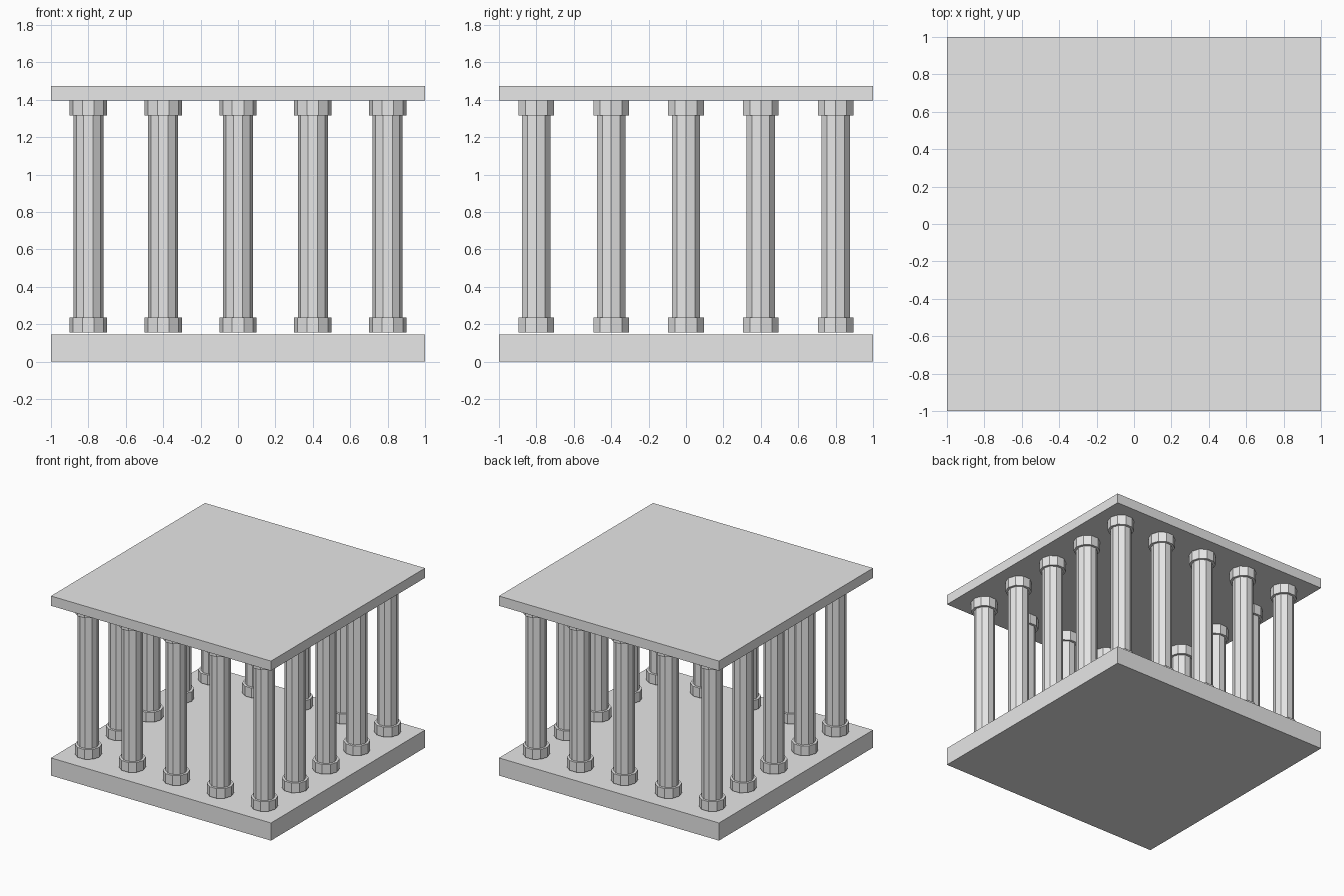
import bpy, bmesh
from mathutils import Matrix

cube = bpy.data.objects.get("Cube")
if cube:
    bpy.data.objects.remove(cube, do_unlink=True)

# Single plain stone colour
stone = bpy.data.materials.new("grey_stone")
stone.use_nodes = True
colour = (0.8, 0.8, 0.8, 1)
stone.diffuse_color = colour
stone.node_tree.nodes["Principled BSDF"].inputs["Base Color"].default_value = colour


def finish(bm, name):
    mesh = bpy.data.meshes.new(name)
    bm.to_mesh(mesh)
    bm.free()
    mesh.materials.append(stone)
    return mesh


def place(name, mesh, x=0, y=0):
    obj = bpy.data.objects.new(name, mesh)
    obj.location = (x, y, 0)
    bpy.context.collection.objects.link(obj)


def slab(name, low, high):
    bm = bmesh.new()
    place_at = Matrix.Translation((0, 0, (low + high) / 2)) @ Matrix.Diagonal((2, 2, high - low, 1))
    bmesh.ops.create_cube(bm, size=1, matrix=place_at)
    place(name, finish(bm, name))


def drum(name, radius, low, high):
    """Ten-sided drum with a corner towards +x."""
    bm = bmesh.new()
    ring = bmesh.ops.create_circle(bm, cap_ends=True, segments=10, radius=radius,
                                   matrix=Matrix.Translation((0, 0, low)) @ Matrix.Rotation(1.5707963, 4, "Z"))
    bottom = ring["verts"][0].link_faces[0]
    top = bmesh.ops.extrude_face_region(bm, geom=[bottom], use_keep_orig=True)["geom"]
    bmesh.ops.translate(bm, vec=(0, 0, high - low),
                        verts=[v for v in top if isinstance(v, bmesh.types.BMVert)])
    bmesh.ops.recalc_face_normals(bm, faces=bm.faces)
    return name, finish(bm, name)


# Floor and roof slabs
slab("floor_slab", 0, 0.145)
slab("roof_slab", 1.395, 1.475)

# Column parts, shared by every column
parts = [
    drum("column_base", 0.1, 0.155, 0.235),
    drum("column_shaft", 0.08, 0.235, 1.315),
    drum("column_capital", 0.1, 1.315, 1.395),
]

# Columns stand around the edge, leaving the middle open
for i in range(-2, 3):
    for j in range(-2, 3):
        if max(abs(i), abs(j)) == 2:
            for name, mesh in parts:
                place(name, mesh, i * 0.4, j * 0.4)
